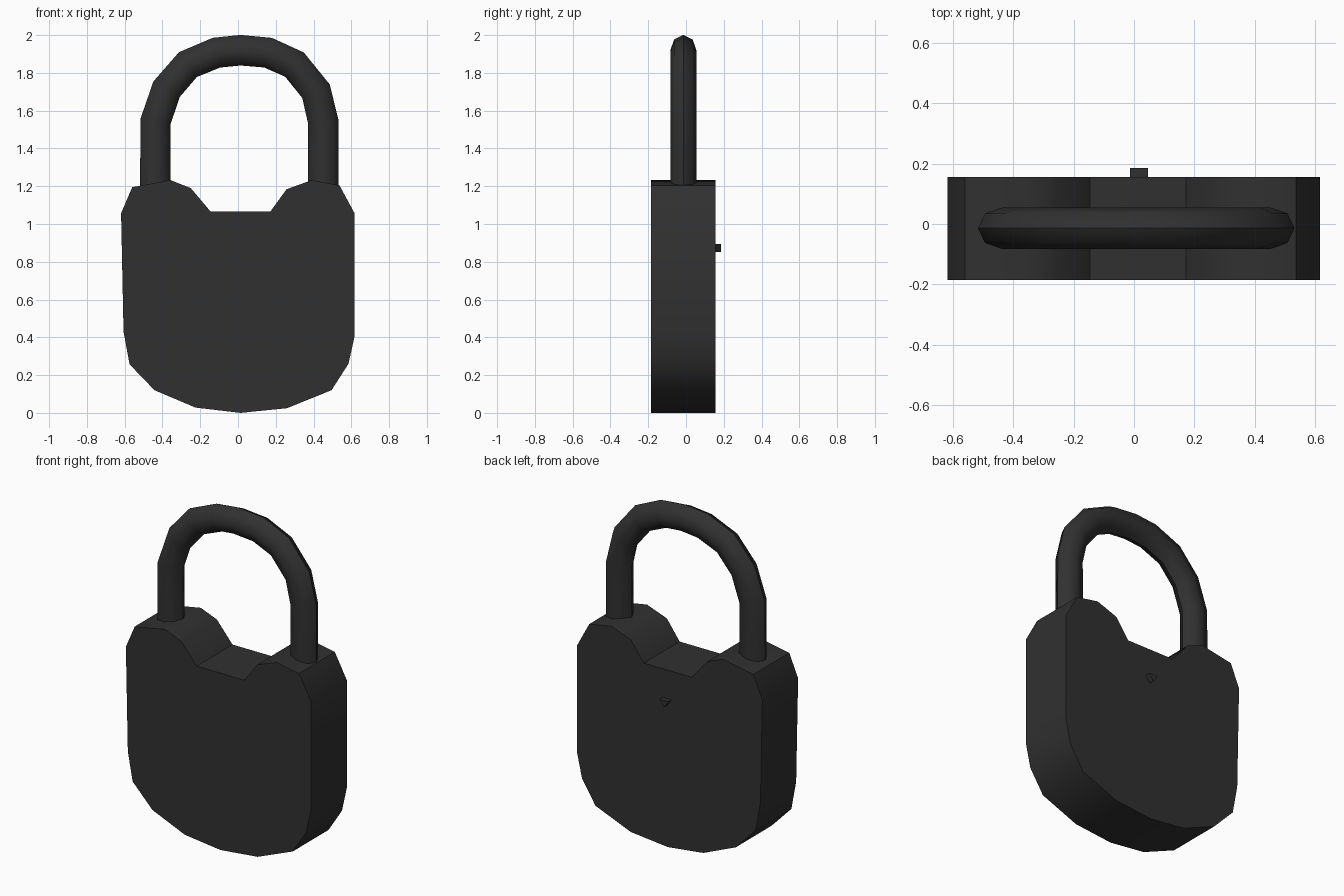
import bpy, bmesh, math
from mathutils import Vector

if "Cube" in bpy.data.objects:
    bpy.data.objects.remove(bpy.data.objects["Cube"])

mat = bpy.data.materials.new("charcoal metal")
mat.diffuse_color = (0.03, 0.03, 0.03, 1)
mat.use_nodes = True
mat.node_tree.nodes["Principled BSDF"].inputs["Base Color"].default_value = mat.diffuse_color


def finish(name, bm, angle):
    bmesh.ops.recalc_face_normals(bm, faces=bm.faces)
    me = bpy.data.meshes.new(name)
    bm.to_mesh(me)
    bm.free()
    ob = bpy.data.objects.new(name, me)
    bpy.context.collection.objects.link(ob)
    me.materials.append(mat)
    bpy.ops.object.select_all(action='DESELECT')
    ob.select_set(True)
    bpy.context.view_layer.objects.active = ob
    bpy.ops.object.shade_smooth_by_angle(angle=math.radians(angle))
    return ob


def plate(name, profile, y0, y1, angle):
    """Extrude an x-z outline from y0 to y1."""
    bm = bmesh.new()
    face = bm.faces.new([bm.verts.new((x, y0, z)) for x, z in profile])
    ext = bmesh.ops.extrude_face_region(bm, geom=[face], use_keep_orig=True)
    moved = [v for v in ext["geom"] if isinstance(v, bmesh.types.BMVert)]
    bmesh.ops.translate(bm, verts=moved, vec=(0, y1 - y0, 0))
    return finish(name, bm, angle)


def tube(name, path, y, r_plane, r_depth, sides):
    """Sweep an oval ring along an x-z path."""
    pts = [Vector((x, 0, z)) for x, z in path]
    bm = bmesh.new()
    rings = []
    for i, p in enumerate(pts):
        d_in = (p - pts[i - 1]).normalized() if i else Vector()
        d_out = (pts[i + 1] - p).normalized() if i < len(pts) - 1 else Vector()
        t = (d_in + d_out).normalized()
        n = Vector((-t.z, 0, t.x))
        ring = []
        for k in range(sides):
            a = 2 * math.pi * k / sides
            ring.append(bm.verts.new(p + n * r_plane * math.cos(a)
                                     + Vector((0, y + r_depth * math.sin(a), 0))))
        rings.append(ring)
    for a, b in zip(rings, rings[1:]):
        for k in range(sides):
            j = (k + 1) % sides
            bm.faces.new((a[k], a[j], b[j], b[k]))
    bm.faces.new(rings[0])
    bm.faces.new(rings[-1])
    return finish(name, bm, 50)


# Lock body: rounded shield with a notch between two shoulders
body = [(0.013, 0), (0.26, 0.025), (0.495, 0.12), (0.585, 0.26), (0.617, 0.405),
        (0.617, 1.057), (0.537, 1.205), (0.39, 1.232), (0.257, 1.184),
        (0.172, 1.067), (-0.146, 1.067), (-0.25, 1.19), (-0.357, 1.232),
        (-0.56, 1.195), (-0.619, 1.057), (-0.606, 0.43), (-0.574, 0.257),
        (-0.442, 0.12), (-0.225, 0.028)]
plate("lock_body", body, -0.185, 0.156, 45)

# Shackle: faceted arch whose legs sink into the shoulders
arch = [(-0.437, 1.18), (-0.437, 1.542), (-0.378, 1.714), (-0.265, 1.844),
        (-0.114, 1.907), (0.013, 1.92), (0.159, 1.907), (0.299, 1.844),
        (0.413, 1.703), (0.452, 1.539), (0.452, 1.18)]
tube("shackle", arch, -0.014, 0.081, 0.069, 8)

# Small triangular stud on the back
plate("back_stud", [(-0.013, 0.895), (0.047, 0.895), (0.017, 0.853)], 0.15, 0.186, 30)
